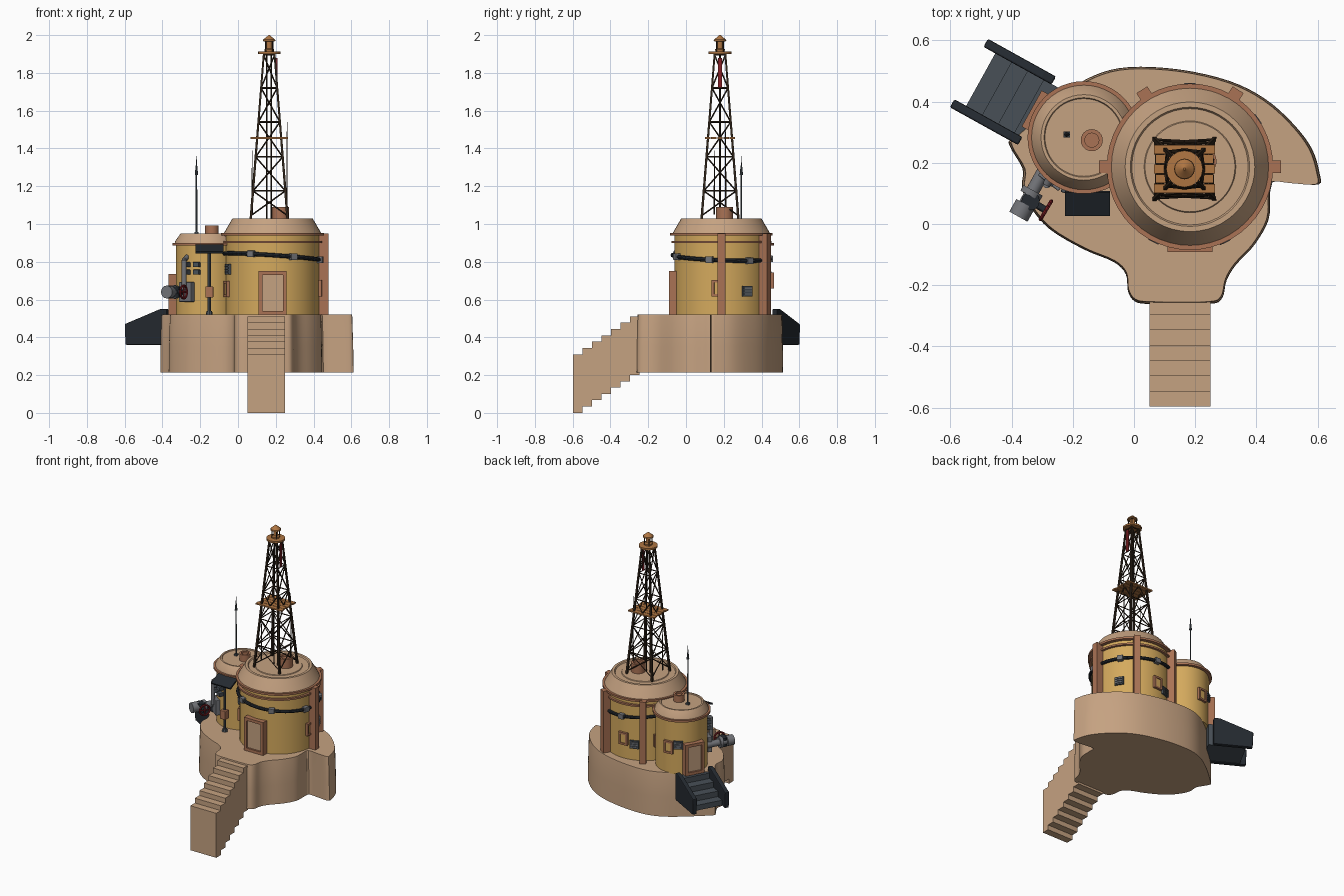
import bpy, bmesh, math
from math import radians, sin, cos, pi
from mathutils import Matrix, Vector

if "Cube" in bpy.data.objects:
    bpy.data.objects.remove(bpy.data.objects["Cube"])


def colour(name, rgb):
    mat = bpy.data.materials.new(name)
    mat.use_nodes = True
    mat.diffuse_color = (*rgb, 1)
    mat.node_tree.nodes["Principled BSDF"].inputs["Base Color"].default_value = (*rgb, 1)
    return mat


TAN = colour("sandstone", (.56, .36, .22))
OCHRE = colour("ochre plaster", (.66, .40, .11))
COPPER = colour("terracotta trim", (.40, .17, .09))
WOOD = colour("orange wood", (.43, .18, .055))
SLATE = colour("dark slate", (.065, .08, .095))
GREY = colour("pipe grey", (.17, .175, .19))
IRON = colour("brown iron", (.03, .018, .01))
NIGHT = colour("blue black", (.018, .023, .03))
RED = colour("red paint", (.24, .015, .02))


def finish(name, bm, mat, smooth=False):
    bmesh.ops.recalc_face_normals(bm, faces=bm.faces[:])
    mesh = bpy.data.meshes.new(name)
    bm.to_mesh(mesh)
    bm.free()
    mesh.materials.append(mat)
    obj = bpy.data.objects.new(name, mesh)
    bpy.context.collection.objects.link(obj)
    if smooth:
        bpy.ops.object.select_all(action='DESELECT')
        obj.select_set(True)
        bpy.context.view_layer.objects.active = obj
        bpy.ops.object.shade_smooth_by_angle(angle=radians(30))
    return obj


def boxes(name, mat, items, bevel=0):
    """Each item is (frame, centre, size)."""
    bm = bmesh.new()
    for frame, centre, size in items:
        m = frame @ Matrix.Translation(centre) @ Matrix.Diagonal((*size, 1))
        bmesh.ops.create_cube(bm, size=1, matrix=m)
    obj = finish(name, bm, mat)
    if bevel:
        mod = obj.modifiers.new("soft_edges", 'BEVEL')
        mod.width = bevel
        mod.segments = 2
    return obj


def rods(name, mat, items, sides=8):
    """Each item is (start, end, start radius, end radius)."""
    bm = bmesh.new()
    for a, b, r1, r2 in items:
        a, b = Vector(a), Vector(b)
        turn = (b - a).to_track_quat('Z', 'Y').to_matrix().to_4x4()
        bmesh.ops.create_cone(bm, cap_ends=True, segments=sides, radius1=r1, radius2=r2,
                              depth=(b - a).length, matrix=Matrix.Translation((a + b) / 2) @ turn)
    return finish(name, bm, mat, sides > 6)


def lathe(name, mat, centre, profile, sides=48):
    bm = bmesh.new()
    rings = [[bm.verts.new((centre[0] + r * cos(2 * pi * i / sides),
                            centre[1] + r * sin(2 * pi * i / sides), z)) for i in range(sides)]
             for r, z in profile]
    for low, high in zip(rings, rings[1:]):
        for i in range(sides):
            j = (i + 1) % sides
            bm.faces.new((low[i], low[j], high[j], high[i]))
    bm.faces.new(rings[0])
    bm.faces.new(rings[-1])
    return finish(name, bm, mat, True)


def band(name, mat, centre, r, z, out, half):
    return lathe(name, mat, centre, [(r, z - half), (r + out, z - half), (r + out, z + half), (r, z + half)])


def wall(tower, degrees, z=0):
    """Frame on a tower wall: local x points outwards, local z up."""
    (x, y), r = tower
    a = radians(degrees)
    return Matrix.Translation((x + r * cos(a), y + r * sin(a), z)) @ Matrix.Rotation(a, 4, 'Z')


def opening(name, frame, wide, tall, edge, deep, pane):
    """Framed door or window centred on its frame."""
    side, top = (wide - edge) / 2, (tall - edge) / 2
    parts = [(frame, (0, s * side, 0), (deep, edge, tall)) for s in (-1, 1)]
    parts += [(frame, (0, 0, s * top), (deep, wide, edge)) for s in (-1, 1)]
    boxes(name + "_frame", COPPER, parts)
    boxes(name + "_pane", pane, [(frame, (0, 0, 0), (deep * .6, wide - edge, tall - edge))])


I = Matrix.Identity(4)
MAIN = ((.183, .187), .248)
SMALL = ((-.164, .283), .165)

# Rocky platform with a rounded outline and slight flare
outline = [(-.025, -.16), (-.018, -.215), (.005, -.248), (.06, -.256), (.24, -.256), (.285, -.238),
           (.30, -.18), (.33, -.13), (.39, -.065), (.435, .015), (.44, .09), (.447, .137), (.52, .133),
           (.597, .13), (.60, .165), (.575, .245), (.515, .325), (.425, .405), (.31, .463), (.15, .50),
           (-.015, .508), (-.13, .48), (-.24, .41), (-.385, .285), (-.40, .255), (-.358, .18),
           (-.36, .12), (-.335, .06), (-.27, -.015), (-.16, -.08), (-.065, -.12)]
smooth_line, n = [], len(outline)
for i in range(n):
    p, q, r, s = (Vector(outline[(i + k) % n]) for k in (-1, 0, 1, 2))
    for t in (0, .25, .5, .75):
        smooth_line.append(q + t / 2 * (r - p + t * (2 * p - 5 * q + 4 * r - s + t * (3 * q - p - 3 * r + s))))
bm = bmesh.new()
mid = Vector((.1, .15))
loops = [[bm.verts.new((*(mid + (p - mid) * k), z)) for p in smooth_line]
         for k, z in ((1.014, .215), (1.01, .35), (1, .51), (.995, .52))]
for low, high in zip(loops, loops[1:]):
    for i in range(len(low)):
        j = (i + 1) % len(low)
        bm.faces.new((low[i], low[j], high[j], high[i]))
bm.faces.new(loops[0])
bm.faces.new(loops[-1])
finish("platform", bm, TAN, True)

# Front staircase, stepped above and below
boxes("front_stairs", TAN, [(I, (.15, -.572 + .05 * i, .155 + .0335 * i), (.2, .0502, .31)) for i in range(7)])

# Two round towers with roofs
lathe("main_wall", OCHRE, MAIN[0], [(.248, .515), (.248, .955)])
lathe("main_roof", TAN, MAIN[0], [(.258, .95), (.25, .965), (.212, 1.03), (.195, 1.03), (.19, 1.022),
                                  (.15, 1.022), (.147, 1.026), (.01, 1.026)])
band("main_upper_ring", COPPER, MAIN[0], .24, .945, .032, .007)
band("main_lower_ring", COPPER, MAIN[0], .24, .905, .024, .006)
lathe("small_wall", OCHRE, SMALL[0], [(.165, .515), (.165, .90)])
lathe("small_roof", TAN, SMALL[0], [(.172, .895), (.168, .91), (.14, .95), (.13, .95), (.127, .945), (.01, .945)])
band("small_ring", COPPER, SMALL[0], .16, .892, .024, .007)
lathe("main_chimney", COPPER, (.225, .205), [(.045, 1.02), (.045, 1.09), (.03, 1.09), (.03, 1.075)], 24)
lathe("small_chimney", COPPER, (-.138, .274), [(.036, .94), (.036, .992), (.023, .992), (.023, .98)], 24)

# Pilasters, doors, windows and vents
boxes("pilasters", COPPER, [(wall(MAIN, a), (.018, 0, .735), (.062, .042, .43)) for a in (0, 58, 122, 180)])
opening("front_door", wall(MAIN, -90, .635), .148, .23, .02, .06, TAN)
opening("back_door", wall(SMALL, 151, .627), .135, .215, .02, .06, TAN)
for i, (tower, a, z) in enumerate([(MAIN, -4, .66), (MAIN, 92, .66), (MAIN, 145, .66),
                                   (SMALL, 96, .70), (MAIN, 196, .655)]):
    opening(f"window_{i}", wall(tower, a, z), .065, .085, .013, .03, OCHRE)
vents = [wall(MAIN, 33, .645), wall(MAIN, 109, .63), wall(SMALL, 118, .72), wall(MAIN, 200, .76)]
boxes("vent_frames", SLATE, [(f, (0, 0, 0), (.02, .06, .055)) for f in vents])
boxes("vent_slats", GREY, [(f, (.011, 0, k * .015), (.008, .046, .006)) for f in vents for k in (-1, 0, 1)])
meters = [wall(SMALL, a, z) for a in (-128, -108) for z in (.745, .785)]
boxes("meter_boxes", SLATE, [(f, (.01, 0, 0), (.035, .034, .026)) for f in meters], .003)

# Cable around the main tower and its clamps
ring = []
for k in range(49):
    a = 2 * pi * k / 48
    ring.append((.183 + .258 * cos(a), .187 + .258 * sin(a), .825 - .02 * cos(a - radians(30))))
rods("wall_cable", NIGHT, [(p, q, .011, .011) for p, q in zip(ring, ring[1:])])
boxes("cable_clamps", GREY, [(wall(MAIN, a, .825 - .02 * cos(radians(a - 30))), (.008, 0, 0), (.036, .038, .034))
                             for a in (-116, -65, -14, 35, 90, 150)], .003)

# Metal stairs behind the small tower
stair = Matrix.Translation((-.317, .37, 0)) @ Matrix.Rotation(radians(151), 4, 'Z')
bm = bmesh.new()
for side in (-.128, .098):
    face = bm.faces.new([bm.verts.new(stair @ Vector((x, side, z)))
                         for x, z in ((0, .36), (0, .55), (.04, .55), (.255, .47), (.25, .36))])
    new = bmesh.ops.extrude_face_region(bm, geom=[face])["geom"]
    shift = stair.to_3x3() @ Vector((0, .03, 0))
    bmesh.ops.translate(bm, vec=shift, verts=[v for v in new if isinstance(v, bmesh.types.BMVert)])
rails = finish("metal_stair_sides", bm, NIGHT)
mod = rails.modifiers.new("soft_edges", 'BEVEL')
mod.width, mod.segments = .006, 2
boxes("metal_stair_steps", SLATE, [(stair, (.0 + .06 * i, 0, .44 - .019 * i), (.061, .2, .15 - .038 * i))
                                   for i in range(4)])

# Lattice mast
centre = Vector((.165, .18, 0))
corners = [(-1, -1), (1, -1), (1, 1), (-1, 1)]


def mast(corner, z):
    half = .098 - .07 * (z - 1.02) / .885
    return centre + Vector((corner[0] * half, corner[1] * half, z))


levels = [1.045, 1.175, 1.355, 1.54, 1.72, 1.895]
rods("mast_legs", IRON, [(mast(c, 1.02), mast(c, 1.905), .009, .007) for c in corners], 4)
braces = []
for c, d in zip(corners, corners[1:] + corners[:1]):
    for low, high in zip(levels, levels[1:]):
        braces += [(mast(c, high), mast(d, high), .004, .004), (mast(c, low), mast(d, high), .004, .004),
                   (mast(d, low), mast(c, high), .004, .004)]
rods("mast_braces", IRON, braces, 4)
rods("mast_ladder_poles", IRON, [(centre + Vector((s * .012, 0, 1.02)), centre + Vector((s * .012, 0, 1.9)), .004, .004)
                                 for s in (-1, 1)], 4)
boxes("mast_planks", WOOD, [(I, centre + Vector((0, -.064 + .032 * i, 1.455)), (.2 - .01 * (i % 2), .029, .009))
                            for i in range(5)])
rods("mast_whips", IRON, [((.26, .21, 1.06), (.26, .21, 1.54), .004, .002),
                          ((.075, .15, 1.05), (.075, .15, 1.39), .004, .002)], 6)
lathe("mast_top_deck", WOOD, centre, [(.06, 1.9), (.06, 1.912), (.02, 1.914)], 16)
lathe("lantern", WOOD, centre, [(.024, 1.91), (.026, 1.925), (.016, 1.93), (.016, 1.966), (.034, 1.968),
                                (.032, 1.976), (.012, 1.992), (.004, 2)], 16)
rods("lantern_posts", IRON, [(centre + Vector((x * .018, y * .018, 1.91)), centre + Vector((x * .018, y * .018, 1.97)),
                              .004, .004) for x, y in corners], 4)
boxes("pennant", RED, [(I, (.205, .18, 1.80), (.006, .02, .16))])

# Antenna on the small roof
rods("antenna", SLATE, [((-.22, .293, .94), (-.22, .293, 1.27), .005, .004),
                        ((-.22, .293, 1.26), (-.22, .293, 1.31), .009, .004),
                        ((-.22, .293, 1.30), (-.22, .293, 1.36), .003, .001)])
boxes("antenna_foot", SLATE, [(I, (-.22, .293, .95), (.02, .02, .014))])

# Solar panel on its post
tilt = Matrix.Translation((-.152, .067, .868)) @ Matrix.Rotation(radians(26), 4, 'X')
boxes("solar_panel", NIGHT, [(tilt, (0, 0, 0), (.148, .085, .012))])
rods("panel_post", SLATE, [((-.152, .072, .515), (-.152, .072, .865), .009, .009),
                           ((-.152, .072, .515), (-.152, .072, .54), .02, .014)])
boxes("post_box", COPPER, [(I, (-.152, .068, .64), (.042, .042, .06))], .004)

# Water pipe, valve and red wheel
rods("valve_pipe", GREY, [((-.28, .2, .64), (-.372, .035, .64), .022, .022),
                          ((-.355, .065, .64), (-.378, .024, .64), .034, .034),
                          ((-.33, .11, .64), (-.34, .092, .64), .036, .036),
                          ((-.285, .13, .65), (-.285, .13, .81), .013, .013),
                          ((-.285, .13, .81), (-.265, .17, .83), .013, .013)], 16)
boxes("valve_plate", GREY, [(wall(SMALL, -128, .64), (.01, 0, 0), (.03, .085, .105))], .004)
rods("valve_body", NIGHT, [((-.338, .075, .61), (-.338, .075, .67), .03, .03),
                           ((-.338, .075, .64), (-.288, .045, .64), .012, .012)], 12)
hub, axle = Vector((-.288, .045, .64)), Vector((.86, -.51, 0))
flat = axle.cross(Vector((0, 0, 1)))
rim = [hub + .035 * (flat * cos(k * pi / 8) + Vector((0, 0, sin(k * pi / 8)))) for k in range(17)]
rods("valve_wheel", RED, [(p, q, .006, .006) for p, q in zip(rim, rim[1:])]
     + [(rim[k], rim[k + 8], .004, .004) for k in (0, 4)])
